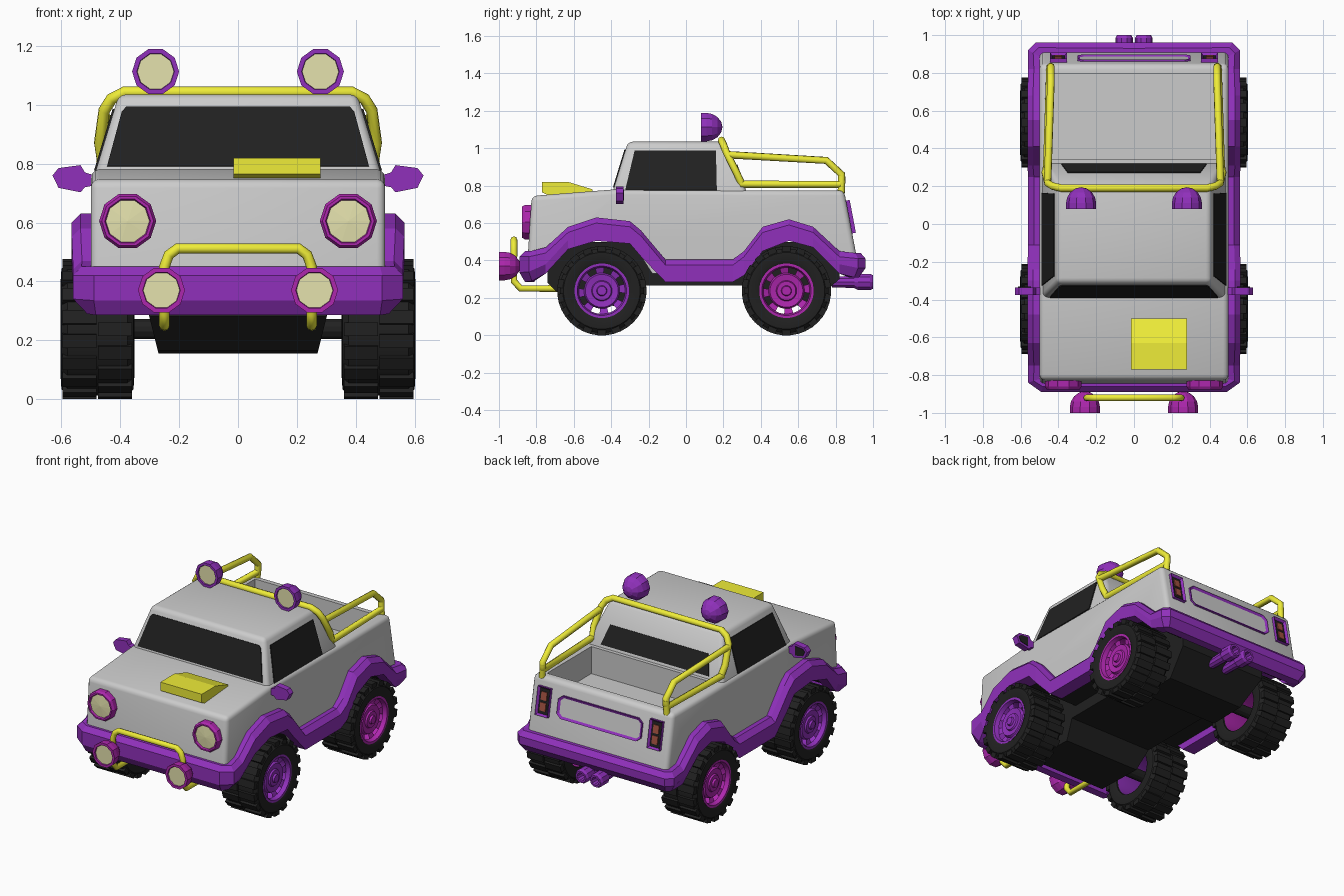
import bpy, bmesh, math
from mathutils import Vector, Matrix

if "Cube" in bpy.data.objects:
    bpy.data.objects.remove(bpy.data.objects["Cube"])

COLORS = {"grey": (.65, .65, .65), "purple": (.28, .03, .5), "magenta": (.42, .02, .42),
          "yellow": (.86, .84, .04), "black": (.015, .015, .015), "cream": (.78, .76, .42),
          "red": (.35, .08, .05)}
MATS = {}
for key, c in COLORS.items():
    MATS[key] = bpy.data.materials.new(key)
    MATS[key].diffuse_color = (*c, 1)


def shade(me, deg):
    me.shade_smooth()
    me.set_sharp_from_angle(angle=math.radians(deg))


def finish(bm, name, mats, mirror=False, smooth=None):
    bmesh.ops.recalc_face_normals(bm, faces=bm.faces)
    me = bpy.data.meshes.new(name)
    bm.to_mesh(me)
    bm.free()
    for m in mats:
        me.materials.append(MATS[m])
    if smooth:
        shade(me, smooth)
    ob = bpy.data.objects.new(name, me)
    bpy.context.collection.objects.link(ob)
    if mirror:
        ob.modifiers.new("Mirror", 'MIRROR')
    return ob


def loft(bm, rings, closed=True, caps=True):
    """Skin between rings of points; returns side faces as (ring, column, face)."""
    vs = [[bm.verts.new(p) for p in r] for r in rings]
    n, out = len(vs[0]), []
    for i in range(len(vs) - 1):
        for j in range(n if closed else n - 1):
            k = (j + 1) % n
            out.append((i, j, bm.faces.new((vs[i][j], vs[i][k], vs[i + 1][k], vs[i + 1][j]))))
    if caps:
        bm.faces.new(vs[0])
        bm.faces.new(vs[-1])
    return out


def prism(name, pts, left, right, mats, bevel=0, under=0, smooth=None):
    """Side profile (y, z) spanning left(z)..right(z) in x; last `under` sides get material 1."""
    bm = bmesh.new()
    sides = loft(bm, [[(f(z), y, z) for y, z in pts] for f in (left, right)])
    for _, j, f in sides:
        f.material_index = int(j >= len(pts) - under)
    if bevel:
        bmesh.ops.recalc_face_normals(bm, faces=bm.faces)
        es = [e for e in bm.edges if sum(v.co.z for v in e.verts) > 1.1
              and e.calc_face_angle() > .35]
        bmesh.ops.bevel(bm, geom=es, offset=bevel, segments=3, profile=.5, affect='EDGES')
    return finish(bm, name, mats, smooth=smooth)


def lathe(name, prof, segs, origin, axis, mats, mirror=True, smooth=None, slots=None, inner=None):
    """Revolve (offset, radius) profile about x or y; `inner` = first profile step with material 1."""
    bm, o, rings = bmesh.new(), Vector(origin), []
    for a, r in prof:
        ts = [2 * math.pi * (k + .5) / segs for k in range(segs)]
        rings.append([o + (Vector((a, r * math.sin(t), r * math.cos(t))) if axis == 'x'
                           else Vector((r * math.sin(t), a, r * math.cos(t)))) for t in ts])
    faces = loft(bm, rings, caps=False)
    for i, j, f in faces:
        f.material_index = int(inner is not None and i >= inner)
    if slots is not None:
        bmesh.ops.delete(bm, geom=[f for i, j, f in faces if i == slots and j % 4 < 2], context='FACES')
    bmesh.ops.remove_doubles(bm, verts=bm.verts, dist=1e-5)
    return finish(bm, name, mats, mirror, smooth)


def panel(name, pts, out, mats, thick=.006, inset=0, mirror=False):
    """Plate lying on a surface; with inset it becomes a raised frame around a sunk centre."""
    bm = bmesh.new()
    pts = [Vector(p) for p in pts]
    n = (pts[1] - pts[0]).cross(pts[2] - pts[0]).normalized()
    if n.dot(Vector(out)) < 0:
        n = -n
    loft(bm, [[p - n * .01 for p in pts], [p + n * thick for p in pts]])
    if inset:
        bm.faces.ensure_lookup_table()
        bm.normal_update()
        cap = bm.faces[-1]
        bmesh.ops.inset_region(bm, faces=[cap], thickness=inset)
        cap.material_index = 1
        for v in cap.verts:
            v.co -= n * thick * .7
    return finish(bm, name, mats, mirror)


def tubes(name, paths, radius):
    cu = bpy.data.curves.new(name, 'CURVE')
    cu.dimensions, cu.bevel_depth, cu.bevel_resolution, cu.use_fill_caps = '3D', radius, 2, True
    for path in paths:
        sp = cu.splines.new('POLY')
        sp.points.add(len(path) - 1)
        for p, co in zip(sp.points, path):
            p.co = (*co, 1)
    cu.materials.append(MATS["yellow"])
    ob = bpy.data.objects.new(name, cu)
    bpy.context.collection.objects.link(ob)
    bpy.ops.object.select_all(action='DESELECT')
    ob.select_set(True)
    bpy.context.view_layer.objects.active = ob
    bpy.ops.object.convert(target='MESH')
    shade(bpy.context.object.data, 50)


def const(v):
    return lambda z: v


# Lower body with wheel arches, then the cargo bed cut out of it
body = prism("body", [(-.85, .36), (-.825, .745), (-.38, .78), (.33, .775), (.845, .775), (.92, .38),
                      (.80, .36), (.68, .52), (.41, .52), (.29, .33), (-.18, .33), (-.31, .53),
                      (-.6, .53), (-.74, .36)], const(-.5), const(.5), ["grey", "black"], .028, 9)
cutter = prism("bed_cutter", [(.345, .6), (.345, .9), (.795, .9), (.795, .6)],
               const(-.435), const(.435), ["grey"])
cutter.hide_render = True
mod = body.modifiers.new("Bed", 'BOOLEAN')
mod.object, mod.operation, mod.solver = cutter, 'DIFFERENCE', 'EXACT'
bpy.context.view_layer.objects.active = body
bpy.ops.object.modifier_apply(modifier="Bed")
bpy.data.objects.remove(cutter)
shade(body.data, 35)


# Cab, narrowing towards the roof
def side_x(z):
    return .485 - .302 * (z - .77)


prism("cab", [(-.40, .74), (-.31, 1.035), (.20, 1.035), (.265, .92), (.335, .74)],
      lambda z: -side_x(z), side_x, ["grey"], .025, smooth=35)


# Windows
def front_y(z):
    return -.40 + (z - .74) * .305


panel("windshield", [(x, front_y(z), z) for x, z in
                     [(-.445, .79), (.445, .79), (.395, .975), (.38, .992), (-.38, .992), (-.395, .975)]],
      (0, -1, 0), ["black"])
panel("side_window", [(side_x(z), y, z) for y, z in
                      [(-.325, .775), (-.275, .985), (.16, .985), (.165, .775)]],
      (1, 0, 0), ["black"], mirror=True)
panel("rear_window", [(x, .265 + (.92 - z) * .389, z) for x, z in
                      [(-.385, .79), (.385, .79), (.35, .91), (-.35, .91)]], (0, 1, 0), ["black"])

# Underbody and axles
prism("chassis", [(-.74, .5), (-.74, .28), (-.62, .165), (-.3, .155), (-.22, .265), (.32, .265),
                  (.42, .155), (.66, .16), (.82, .3), (.82, .5)],
      lambda z: -.27 - .25 * min(z - .155, .15), lambda z: .27 + .25 * min(z - .155, .15), ["black"])

# Bumpers and flared fenders as one band: x, y, top z, bottom z, tuck-in at the bottom
band = [(0, -.89, .45, .285, .03), (.49, -.89, .45, .285, .03), (.56, -.84, .45, .29, .05),
        (.56, -.75, .47, .33, .02), (.565, -.63, .58, .46, 0), (.565, -.48, .63, .505, 0),
        (.565, -.30, .61, .49, 0), (.565, -.24, .56, .42, 0), (.56, -.11, .405, .285, 0),
        (.56, .25, .405, .285, 0), (.565, .31, .45, .32, 0), (.565, .41, .58, .45, 0),
        (.565, .55, .62, .505, 0), (.565, .68, .58, .47, 0), (.56, .82, .45, .33, .01),
        (.56, .92, .44, .31, .04), (.52, .96, .44, .31, .04), (0, .96, .44, .31, .04)]
bm, rings = bmesh.new(), []
for x, y, zt, zb, tuck in band:
    ix, iy = min(x, .47), max(-.81, min(.87, y))
    d = Vector((ix - x, iy - y, 0)).normalized()
    o, i = Vector((x, y, 0)), Vector((ix, iy, 0))
    rings.append([i + Vector((0, 0, zt)), o + d * .03 + Vector((0, 0, zt)), o + Vector((0, 0, zt - .03)),
                  o + Vector((0, 0, zb + .05)), o + d * tuck + Vector((0, 0, zb)), i + Vector((0, 0, zb))])
loft(bm, rings, caps=False)
finish(bm, "bumper_and_fenders", ["purple"], True)

# Wheels: tyre, tread blocks, slotted rim, axle
for tag, y, col in (("front", -.45, "purple"), ("rear", .537, "magenta")):
    c = (0, y, .238)
    lathe(tag + "_tyre", [(.36, .14), (.352, .16), (.355, .205), (.375, .226), (.58, .226),
                          (.60, .205), (.603, .16), (.592, .14), (.36, .14)], 32, c, 'x', ["black"], smooth=35)
    bm = bmesh.new()
    for k in range(36):
        x = .418 if k % 2 else .538
        m = (Matrix.Translation((x, *c[1:])) @ Matrix.Rotation(k * math.pi / 18, 4, 'X')
             @ Matrix.Translation((0, 0, .222)) @ Matrix.Diagonal((.115, .046, .032, 1)))
        bmesh.ops.create_cube(bm, size=1, matrix=m)
    finish(bm, tag + "_tread", ["black"], True)
    lathe(tag + "_rim", [(.37, .138), (.575, .138), (.597, .146), (.597, .132), (.57, .124), (.56, .096),
                         (.575, .088), (.57, .055), (.58, .05), (.58, .028), (.592, .024), (.592, 0)],
          32, c, 'x', [col], smooth=30, slots=4)
    lathe(tag + "_axle", [(0, .035), (.56, .035), (.56, 0)], 12, c, 'x', ["black"])

# Lamps: round ten-sided housings with cream lenses
dome = [(.115, 0), (.108, .03), (.088, .057), (.06, .074), (.03, .08), (0, .08), (0, .064), (.008, .062), (.008, 0)]
lathe("roof_lamp", dome, 10, (.28, .08, 1.113), 'y', ["purple", "cream"], inner=7)
lathe("bumper_lamp", dome, 10, (.26, -1, .37), 'y', ["magenta", "cream"], inner=7)
lathe("headlight", [(.07, .097), (.015, .097), (0, .088), (0, .078), (.012, .074), (.006, 0)], 10,
      (.375, -.876, .605), 'y', ["magenta", "cream"], inner=4)

# Roll bar over the bed, and front guard bar
hoop = [(.46, .30, .805), (.47, .27, .87), (.455, .215, .98), (.43, .2, 1.02), (.385, .19, 1.043)]
paths = [hoop + [(-x, y, z) for x, y, z in reversed(hoop)]]
for s in (1, -1):
    paths.append([(s * x, y, z) for x, y, z in
                  [(.462, .29, .808), (.445, .82, .805), (.44, .835, .82), (.44, .832, .86),
                   (.44, .75, .935), (.457, .23, .965)]])
    paths.append([(s * .44, .833, .85), (s * .445, .83, .76)])
tubes("roll_bar", paths, .02)
guard = [(.25, -.68, .25), (.25, -.885, .25), (.25, -.92, .29), (.25, -.92, .45), (.235, -.92, .49), (.205, -.92, .512)]
tubes("guard_bar", [guard + [(-x, y, z) for x, y, z in reversed(guard)]], .018)

# Bonnet scoop
prism("bonnet_scoop", [(-.77, .765), (-.77, .82), (-.63, .82), (-.5, .78), (-.5, .75), (-.73, .745)],
      const(-.015), const(.28), ["yellow"])

# Door mirrors
outline = [(.47, .73), (.52, .72), (.535, .703), (.61, .718), (.63, .76), (.61, .785), (.535, .795), (.52, .77), (.47, .755)]
bm = bmesh.new()
loft(bm, [[(x, y, z) for x, z in outline] for y in (-.375, -.335)])
finish(bm, "door_mirror", ["purple"], True)
panel("mirror_glass", [(x, -.335, z) for x, z in [(.545, .72), (.60, .73), (.615, .76), (.60, .775), (.545, .78)]],
      (0, 1, 0), ["black"], .003, mirror=True)


# Tailgate frame, tail lights
def rear_y(z):
    return .845 + (.775 - z) * .19


panel("tailgate_frame", [(x, rear_y(z), z) for x, z in
                         [(-.27, .56), (.27, .56), (.30, .585), (.30, .675), (.27, .70), (-.27, .70), (-.30, .675), (-.30, .585)]],
      (0, 1, 0), ["purple", "grey"], .012, .016)
panel("tail_light", [(x, rear_y(z), z) for x, z in [(.355, .545), (.445, .545), (.445, .72), (.355, .72)]],
      (0, 1, 0), ["purple", "black"], .02, .016, True)
for tag, z in (("lower", .575), ("upper", .64)):
    panel(tag + "_tail_lens", [(x, rear_y(h), h) for x, h in [(.38, z), (.42, z), (.42, z + .05), (.38, z + .05)]],
          (0, 1, 0), ["red"], .013, mirror=True)

# Twin exhaust pipes
lathe("exhaust_pipe", [(.78, .03), (.90, .034), (.92, .046), (.985, .046), (1.0, .038), (1.0, .026), (.95, .022), (.95, 0)],
      10, (.052, 0, .285), 'y', ["purple"])

for m in bpy.data.materials:
    if m.users and not m.is_grease_pencil:
        m.use_nodes = True
        m.node_tree.nodes["Principled BSDF"].inputs["Base Color"].default_value = m.diffuse_color
